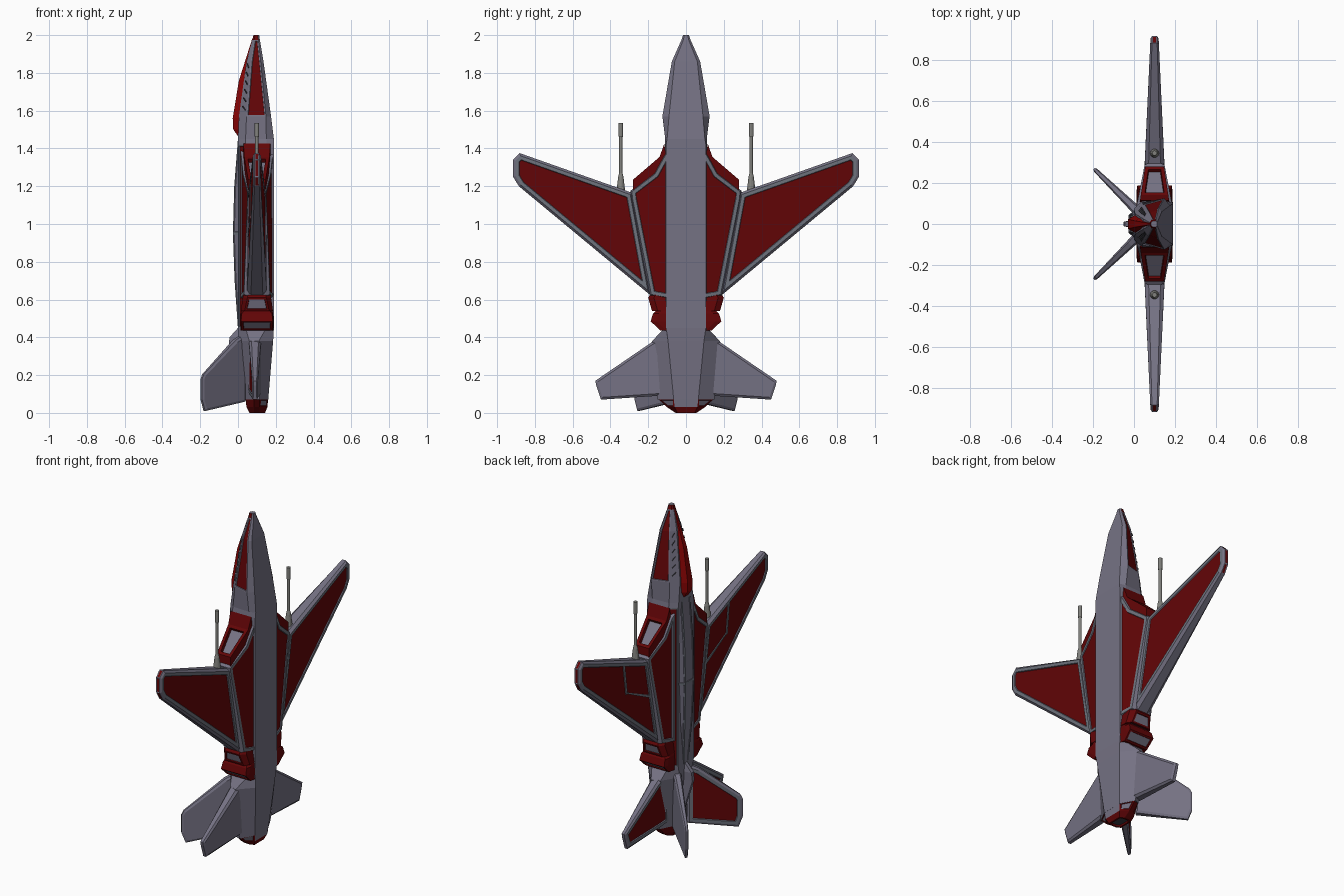
import bpy, bmesh, math
from mathutils import Vector

if "Cube" in bpy.data.objects:
    bpy.data.objects.remove(bpy.data.objects["Cube"])

GREY, RED, DARK, LIGHT, CANOPY, FRAME = range(6)
MATS = []
for n, c in (("hull grey", (.178, .168, .228)), ("deep red", (.122, .0015, .002)),
             ("dark grey", (.045, .045, .055)), ("light metal", (.22, .22, .205)),
             ("canopy red", (.24, .001, .001)), ("frame grey", (.155, .17, .205))):
    m = bpy.data.materials.new(n)
    m.diffuse_color = (*c, 1)
    m.use_nodes = True
    m.node_tree.nodes["Principled BSDF"].inputs["Base Color"].default_value = m.diffuse_color
    MATS.append(m)


def finish(name, bm, mirror=False):
    bmesh.ops.recalc_face_normals(bm, faces=bm.faces[:])
    me = bpy.data.meshes.new(name)
    bm.to_mesh(me)
    bm.free()
    for m in MATS:
        me.materials.append(m)
    ob = bpy.data.objects.new(name, me)
    bpy.context.collection.objects.link(ob)
    if mirror:
        mod = ob.modifiers.new("mirror", 'MIRROR')
        mod.use_axis = (False, True, False)
    return ob


def loft(bm, rings, mat=GREY):
    """Skin a list of closed rings; returns faces[segment][side] and both caps."""
    vs = [[bm.verts.new(p) for p in r] for r in rings]
    n = len(vs[0])
    faces = []
    for a, b in zip(vs, vs[1:]):
        faces.append([bm.faces.new((a[j], a[(j + 1) % n], b[(j + 1) % n], b[j])) for j in range(n)])
    caps = [bm.faces.new(vs[0]), bm.faces.new(vs[-1])]
    for f in bm.faces:
        f.material_index = mat
    bmesh.ops.recalc_face_normals(bm, faces=bm.faces[:])
    return faces, caps


def hull_ring(z, half):
    """Symmetric ring from half-section points (x, y)."""
    return [(x, y, z) for x, y in half] + [(x, -y, z) for x, y in reversed(half)]


def inset(bm, faces, mat, t=.012, depth=-.004, rim=None):
    r = bmesh.ops.inset_region(bm, faces=faces, thickness=t, use_even_offset=True)
    if rim is not None:
        for f in r['faces']:
            f.material_index = rim
    bmesh.ops.inset_region(bm, faces=faces, thickness=.002, depth=depth, use_even_offset=True)
    for f in faces:
        f.material_index = mat


def panel(name, outline, h, o=(.1, 0), d=(0, 1), bevel=.012, frame=.018, red=(1, -1), edge=.6, mat=GREY,
          red_edges=()):
    """Tapered slab with chamfered rim and sunk red panels; mirrored in y."""
    bm = bmesh.new()
    O, D = Vector((*o, 0)), Vector((*d, 0)).normalized()
    N = Vector((-D.y, D.x, 0))
    rings = [[O + D * u + N * h(u) * edge * s + Vector((0, 0, z)) for u, z in outline] for s in (1, -1)]
    sides, caps = loft(bm, rings, mat)
    for j in red_edges:
        inset(bm, [sides[0][j]], RED, .003, -.001)
    for f, s in zip(caps, (1, -1)):
        if edge < 1:
            bmesh.ops.inset_individual(bm, faces=[f], thickness=bevel, use_even_offset=True)
            for v in f.verts:
                v.co += N * s * h((v.co - O).dot(D)) * (1 - edge)
        if s in red:
            r = bmesh.ops.inset_individual(bm, faces=[f], thickness=frame, use_even_offset=True)
            for g in r['faces']:
                if g != f:
                    g.material_index = FRAME
            bmesh.ops.inset_individual(bm, faces=[f], thickness=.003, use_even_offset=True)
            for v in f.verts:
                v.co -= N * s * .005
            f.material_index = RED
    return finish(name, bm, True)


def taper(u0, h0, u1, h1):
    return lambda u: h0 + (h1 - h0) * (u - u0) / (u1 - u0)


# Fuselage: nose, collar, body and tail in one skin
bm = bmesh.new()
body = [(.19, .105), (.15, .112), (.04, .112), (0, .075)]
F, caps = loft(bm, [hull_ring(z, s) for z, s in (
    (2.0, [(.112, .008), (.105, .016), (.09, .014), (.082, .006)]),
    (1.975, [(.116, .014), (.108, .024), (.085, .02), (.076, .008)]),
    (1.86, [(.135, .06), (.12, .075), (.068, .055), (.045, .025)]),
    (1.57, [(.175, .09), (.148, .125), (.045, .095), (.005, .05)]),
    (1.45, [(.19, .1), (.15, .11), (.04, .105), (0, .07)]),
    (1.42, body), (.45, body),
    (.38, [(.186, .095), (.11, .18), (.06, .16), (0, .06)]),
    (.07, [(.16, .065), (.115, .15), (.085, .14), (.04, .05)]))])
for j in (1, 2, 3, 4, 5):
    F[0][j].material_index = RED
for j in (1, 5):
    inset(bm, [F[1][j], F[2][j]], RED, .007)
for j in (1, 2, 4, 5):
    inset(bm, [F[5][j]], RED, .008, rim=FRAME)
finish("fuselage", bm)

# Tail engine: red taper, grey underside, dark outlet
bm = bmesh.new()
F, caps = loft(bm, [hull_ring(z, s) for z, s in (
    (.075, [(.16, .065), (.115, .148), (.085, .138), (.04, .05)]),
    (.03, [(.155, .06), (.115, .1), (.085, .095), (.045, .05)]),
    (0, [(.143, .045), (.115, .055), (.085, .055), (.06, .04)]))], RED)
F[0][7].material_index = GREY
inset(bm, [F[0][0]], GREY, .008, -.002)
inset(bm, [F[0][6]], GREY, .008, -.002)
inset(bm, [caps[1]], DARK, .01, -.01)
finish("tail_engine", bm)

# Canopy
bm = bmesh.new()
loft(bm, [hull_ring(z, [(xb, w), (xt, w * .45)]) for z, xb, xt, w in (
    (1.98, .09, .075, .008), (1.76, .05, .005, .034), (1.56, .02, -.028, .052),
    (1.5, .02, -.025, .052), (1.465, .02, .0, .045))], CANOPY)
finish("canopy", bm)

# Dark slats on the grey strip beside the canopy
bm = bmesh.new()
for k in range(6):
    z = 1.6 + k * .045
    t = (z - 1.57) / .29
    p = Vector((.036 + .022 * t, .086 - .037 * t, z))
    q = Vector((.02 + .033 * t, .067 - .032 * t, z + .02))
    e = Vector((-.002, .002, 0))
    up = Vector((.0006, -.0006, .006))
    loft(bm, [[p - e, q - e, q + e, p + e], [v + up for v in (p - e, q - e, q + e, p + e)]], DARK)
finish("canopy_slats", bm, True)

# Dorsal spine: framed grey panels
bm = bmesh.new()
F, caps = loft(bm, [hull_ring(z, [(.01, w), (x, w * .55)]) for z, x, w in (
    (1.455, .0, .072), (1.2, -.02, .076), (.95, -.027, .076), (.7, -.018, .066), (.44, .0, .04))])
for a in (0, 2):
    for j in (0, 2):
        inset(bm, [F[a][j], F[a + 1][j]], GREY, .007, -.002, rim=FRAME)
    inset(bm, [F[a][1], F[a + 1][1]], GREY, .008, -.002, rim=FRAME)
finish("dorsal_spine", bm)

# Small fairing between the tail fins
bm = bmesh.new()
loft(bm, [hull_ring(z, [(.05, w), (x, w * .5)]) for z, x, w in (
    (.45, .0, .02), (.4, -.045, .025), (.35, -.05, .02), (.1, .03, .012))])
finish("tail_fairing", bm)

# Wing roots and forward-swept wings
panel("wing_root", [(.08, 1.4), (.115, 1.37), (.17, 1.27), (.295, 1.175), (.29, 1.13), (.19, .62), (.08, .6)],
      taper(.1, .085, .29, .048), edge=.7, bevel=.008)
wing_h = taper(.29, .048, .9, .02)
panel("wing", [(.285, 1.165), (.88, 1.375), (.915, 1.34), (.915, 1.25), (.885, 1.2), (.185, .62)], wing_h,
      red_edges=(1, 2, 3))

# Raised dividing bars on the upper wing
bar_h = lambda u: wing_h(u) - .004
for i, line in enumerate(([(.5, 1.22), (.515, 1.22), (.49, 1.03), (.475, 1.03)],
                          [(.475, 1.03), (.49, 1.045), (.262, .945), (.258, .925)])):
    panel(f"wing_bar_{i}", line, bar_h, o=(.096, 0), red=(), edge=1, mat=FRAME)

# Intakes: red lip with grey opening
bm = bmesh.new()
ih = taper(.12, .07, .28, .046)
pts = [(.09, 1.25), (.115, 1.425), (.14, 1.355), (.28, 1.235), (.28, 1.12)]
F, caps = loft(bm, [[(.1 + s * ih(y), y, z) for y, z in pts] for s in (-1, 1)], RED)
inset(bm, [F[0][2]], GREY, .018, -.02)
finish("intake", bm, True)


# Rear thrusters: two stepped red blocks with grey slots
def block(name, rows, slot):
    bm = bmesh.new()
    F, caps = loft(bm, [[(.1 - a, .09, z), (.1 - a, y - .03, z), (.1 - b, y, z),
                         (.1 + b, y, z), (.1 + a, y - .03, z), (.1 + a, .09, z)]
                        for z, y, a, b in rows], RED)
    inset(bm, [F[slot][2]], GREY, .01, -.006)
    inset(bm, [caps[1]], DARK, .012, -.012)
    finish(name, bm, True)


block("thruster_front", [(.66, .17, .07, .04), (.61, .2, .075, .05), (.54, .18, .085, .065)], 1)
block("thruster_rear", [(.55, .15, .08, .06), (.525, .175, .086, .08), (.485, .187, .088, .084),
                        (.435, .135, .086, .08)], 2)

# Horizontal stabilisers, red on the upper side
panel("stabiliser", [(.08, .42), (.18, .375), (.48, .17), (.475, .145), (.45, .07), (.15, .09), (.08, .1)],
      taper(.1, .035, .48, .014), o=(.09, 0), red=(1,))

# Splayed tail fins, red on the inner side
panel("tail_fin", [(0, .42), (.07, .385), (.3, .205), (.313, .18), (.313, .07), (.29, .01), (0, .06)],
      taper(0, .024, .31, .01), o=(.03, .05), d=(-.716, .698), red=(1,))

# Wing guns
bm = bmesh.new()
loft(bm, [[(.1 + r * math.cos(a * math.pi / 6), .345 + r * math.sin(a * math.pi / 6), z) for a in range(12)]
          for z, r in ((1.1, .03), (1.14, .027), (1.25, .014), (1.27, .009), (1.46, .009), (1.465, .012), (1.535, .012))],
     LIGHT)
finish("wing_gun", bm, True)
